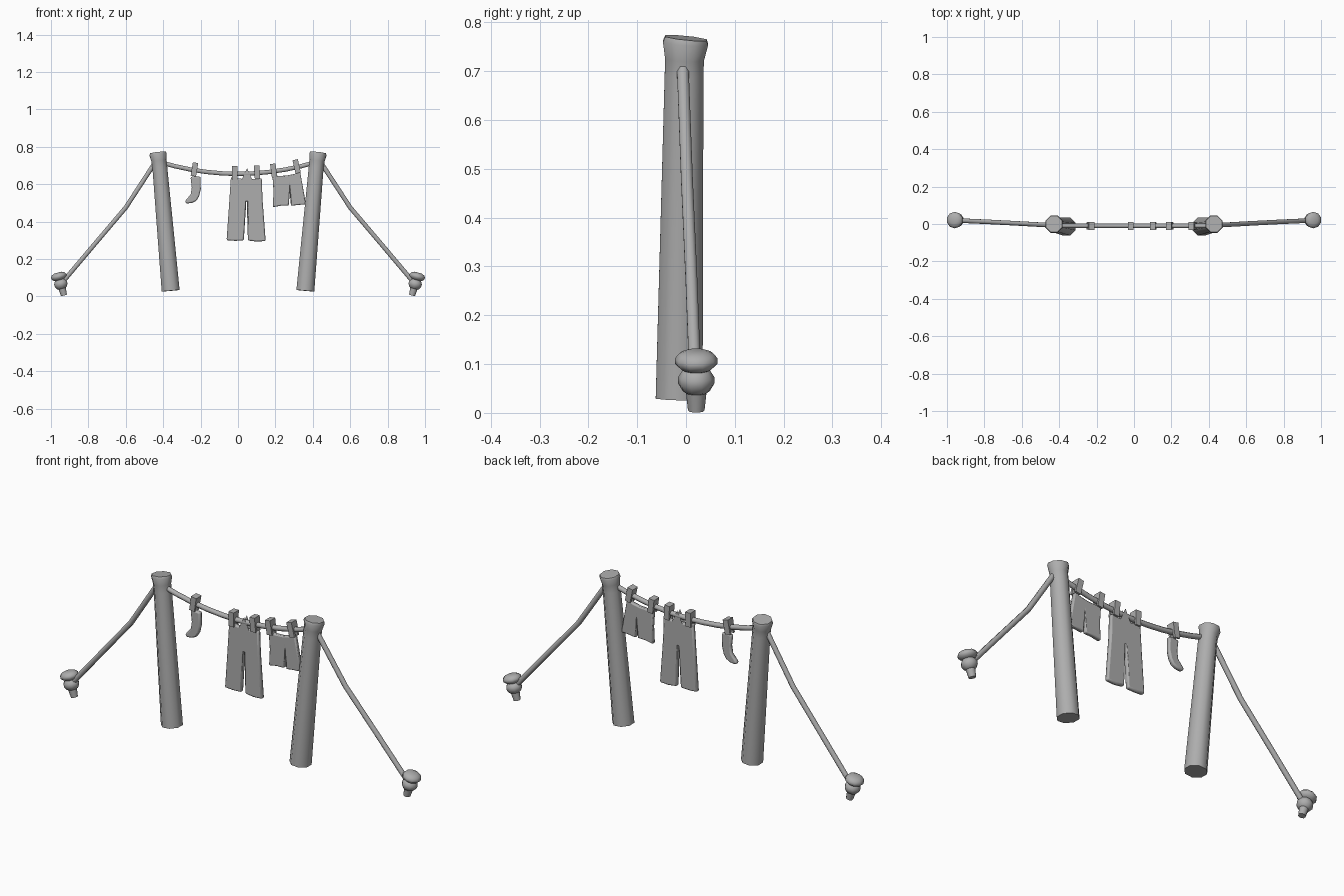
import bpy, bmesh, math
from mathutils import Vector

if "Cube" in bpy.data.objects:
    bpy.data.objects.remove(bpy.data.objects["Cube"])

grey = bpy.data.materials.new("plain grey")
grey.diffuse_color = (0.42, 0.42, 0.42, 1)
grey.use_nodes = True
grey.node_tree.nodes["Principled BSDF"].inputs["Base Color"].default_value = grey.diffuse_color


def finish(name, bm, angle=40, bevel=0):
    bmesh.ops.recalc_face_normals(bm, faces=bm.faces)
    me = bpy.data.meshes.new(name)
    bm.to_mesh(me)
    bm.free()
    me.materials.append(grey)
    ob = bpy.data.objects.new(name, me)
    bpy.context.collection.objects.link(ob)
    if bevel:
        m = ob.modifiers.new("soft edge", 'BEVEL')
        m.width, m.segments, m.limit_method = bevel, 2, 'ANGLE'
        m.angle_limit = math.radians(50)
    bpy.ops.object.select_all(action='DESELECT')
    ob.select_set(True)
    bpy.context.view_layer.objects.active = ob
    bpy.ops.object.shade_smooth_by_angle(angle=math.radians(angle))
    return ob


def tube(name, pts, radii, n=8, angle=50):
    """Rings of n points swept along a path, capped at both ends."""
    pts = [Vector(p) for p in pts]
    bm = bmesh.new()
    rings = []
    for i, (p, r) in enumerate(zip(pts, radii)):
        t = (pts[min(i + 1, len(pts) - 1)] - pts[max(i - 1, 0)]).normalized()
        u = Vector((0, 1, 0)).cross(t).normalized()
        v = t.cross(u)
        rings.append([bm.verts.new(p + r * (math.cos(a) * u + math.sin(a) * v))
                      for a in (2 * math.pi * (k + 0.5) / n for k in range(n))])
    for a, b in zip(rings, rings[1:]):
        for k in range(n):
            bm.faces.new((a[k], a[(k + 1) % n], b[(k + 1) % n], b[k]))
    bm.faces.new(rings[0])
    bm.faces.new(rings[-1])
    return finish(name, bm, angle)


def prism(name, outline, offset, bevel=0, angle=40):
    """Outline of 3D points extruded by a vector."""
    bm = bmesh.new()
    face = bm.faces.new([bm.verts.new(p) for p in outline])
    new = bmesh.ops.extrude_face_region(bm, geom=[face])
    bmesh.ops.translate(bm, vec=offset,
                        verts=[g for g in new['geom'] if isinstance(g, bmesh.types.BMVert)])
    return finish(name, bm, angle, bevel)


def line_z(x):
    return 0.655 + 0.36 * x * x


for s, side in ((-1, "left"), (1, "right")):
    # leaning post with a flared top
    tube(side + "_post",
         [(s * 0.360, -0.014, 0.030), (s * 0.418, -0.004, 0.690),
          (s * 0.423, -0.003, 0.725), (s * 0.427, -0.001, 0.758), (s * 0.428, 0, 0.768)],
         [0.052, 0.043, 0.043, 0.050, 0.046])
    # slack guy rope
    tube(side + "_guy_rope",
         [(s * 0.43, -0.007, 0.735), (s * 0.46, -0.006, 0.690), (s * 0.60, 0.002, 0.475),
          (s * 0.77, 0.011, 0.275), (s * 0.945, 0.019, 0.068)], [0.013] * 5)
    # ground stake with two rounded collars
    a, b = Vector((s * 0.930, 0.021, 0.005)), Vector((s * 0.964, 0.021, 0.127))
    prof = [(0, .017), (.30, .021), (.33, .028), (.45, .037), (.56, .037), (.65, .030),
            (.68, .026), (.71, .034), (.79, .044), (.87, .044), (.95, .036), (1, .020)]
    tube(side + "_stake", [a.lerp(b, t) for t, r in prof], [r for t, r in prof], 10)

# sagging washing line
xs = [-0.42 + 0.84 * i / 10 for i in range(11)]
tube("washing_line", [(x, -0.01, line_z(x)) for x in xs], [0.0125] * 11)

# forked clothes pegs, square to the line
fork = [(-.021, .038), (.021, .038), (.019, -.035), (.009, -.035),
        (.006, .005), (-.006, .005), (-.009, -.035), (-.019, -.035)]
for i, x in enumerate((-0.233, -0.018, 0.102, 0.191, 0.314)):
    peg = prism("clothes_peg_%d" % (i + 1), [(-0.0145, y, z) for y, z in fork], (0.029, 0, 0))
    peg.location = (x, -0.01, line_z(x) + 0.003)
    peg.rotation_euler[1] = -math.atan(0.72 * x)


def garment(name, outline, thick=0.022):
    prism(name, [(x, -0.01 - thick / 2, z) for x, z in outline], (0, thick, 0), 0.007, 60)


# hanging clothes
garment("trousers", [(-.038, .637), (.005, .630), (.045, .627), (.085, .628), (.127, .632),
                     (.131, .520), (.148, .296), (.100, .293), (.053, .299), (.046, .535),
                     (.031, .299), (-.015, .297), (-.061, .300), (-.047, .500)])
garment("shorts", [(.184, .648), (.220, .644), (.260, .646), (.300, .654), (.332, .664),
                   (.348, .580), (.363, .492), (.320, .489), (.283, .484), (.277, .555),
                   (.271, .486), (.230, .485), (.186, .477), (.190, .560)])
garment("sock", [(-.254, .638), (-.228, .643), (-.200, .640), (-.199, .572), (-.208, .535),
                 (-.222, .512), (-.245, .500), (-.276, .496), (-.284, .508), (-.272, .523),
                 (-.253, .545), (-.247, .583)])
